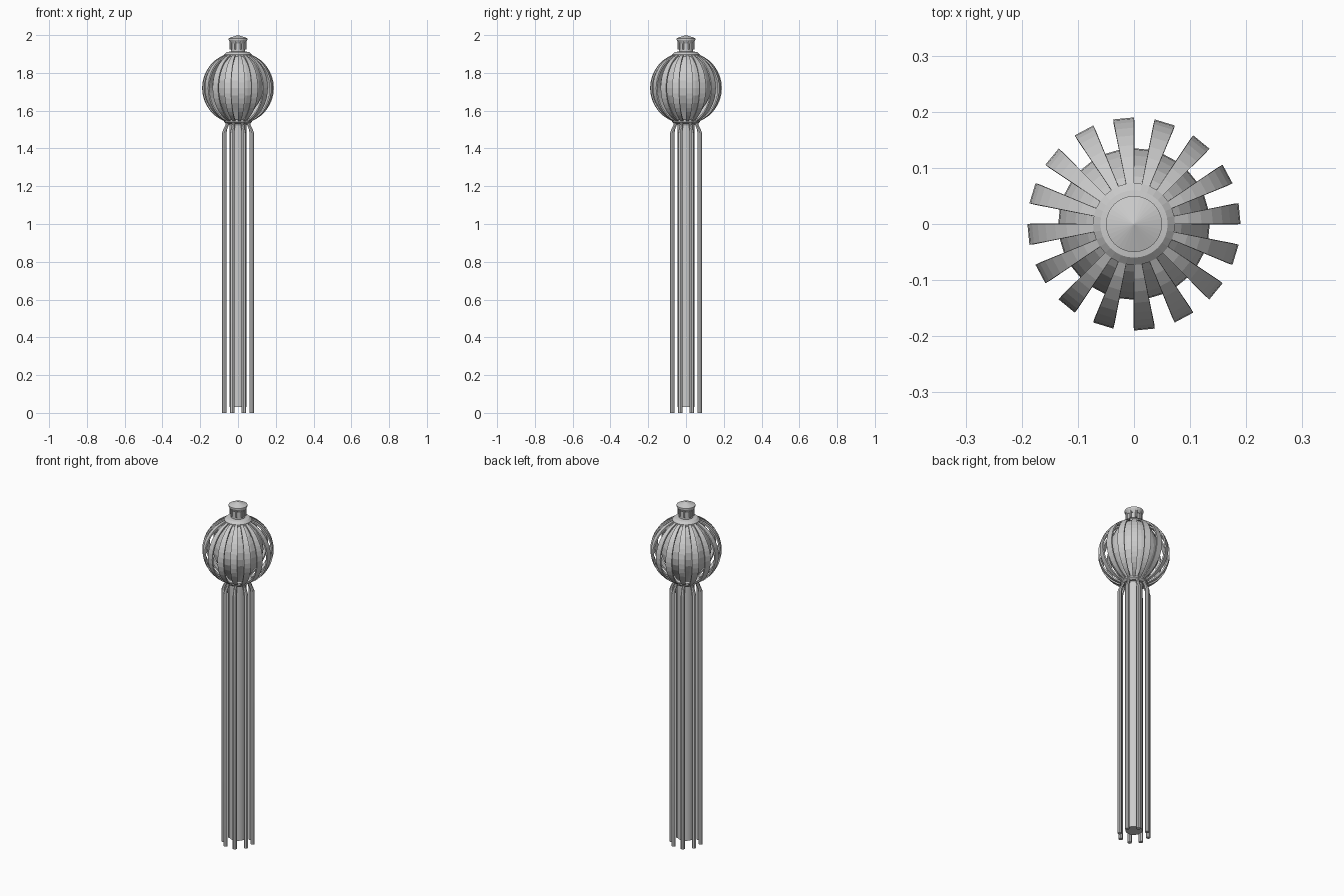
import bpy, bmesh
from math import sin, cos, pi, radians

if "Cube" in bpy.data.objects:
    bpy.data.objects.remove(bpy.data.objects["Cube"])


def finish(name, bm, angle=None):
    bmesh.ops.recalc_face_normals(bm, faces=bm.faces)
    me = bpy.data.meshes.new(name)
    bm.to_mesh(me)
    bm.free()
    ob = bpy.data.objects.new(name, me)
    bpy.context.collection.objects.link(ob)
    if angle:
        bpy.context.view_layer.objects.active = ob
        ob.select_set(True)
        bpy.ops.object.shade_smooth_by_angle(angle=radians(angle))
        ob.select_set(False)
    return ob


def lathe(name, profile, n=32, angle=None):
    """Revolve (radius, z) points about the z axis, capping both ends."""
    bm = bmesh.new()
    rings = [[bm.verts.new((r * cos(2 * pi * i / n), r * sin(2 * pi * i / n), z))
              for i in range(n)] for r, z in profile]
    for a, b in zip(rings, rings[1:]):
        for i in range(n):
            j = (i + 1) % n
            bm.faces.new((a[i], a[j], b[j], b[i]))
    bm.faces.new(rings[0])
    bm.faces.new(rings[-1])
    bmesh.ops.remove_doubles(bm, verts=bm.verts, dist=1e-5)
    return finish(name, bm, angle)


def tube(name, angle, path, sides=8):
    """Upright rod following (radial distance, z, thickness radius) points."""
    bm = bmesh.new()
    rings = []
    for d, z, r in path:
        ring = []
        for k in range(sides):
            t = angle + 2 * pi * (k + 0.5) / sides
            ring.append(bm.verts.new((d * cos(angle) + r * cos(t),
                                      d * sin(angle) + r * sin(t), z)))
        rings.append(ring)
    for a, b in zip(rings, rings[1:]):
        for i in range(sides):
            j = (i + 1) % sides
            bm.faces.new((a[i], a[j], b[j], b[i]))
    bm.faces.new(rings[0])
    bm.faces.new(rings[-1])
    return finish(name, bm, 40)


# Central column and the inner bulb it carries
lathe("column", [(0.045, 0.03), (0.045, 1.54)], angle=40)
bulb = [(0.045, 1.52), (0.055, 1.56), (0.08, 1.60), (0.108, 1.64), (0.128, 1.68),
        (0.135, 1.72), (0.133, 1.76), (0.122, 1.80), (0.105, 1.84), (0.085, 1.87),
        (0.06, 1.895)]
lathe("bulb", bulb)

# Ring of rods around the column, bent inwards at the top
for i in range(8):
    tube(f"rod_{i + 1}", radians(22.5 + 45 * i),
         [(0.079, 0, 0.012), (0.079, 1.48, 0.012), (0.074, 1.50, 0.010),
          (0.062, 1.525, 0.009), (0.062, 1.55, 0.009)])

# Cage of sixteen curved slats: alternate strips of a sphere
bm = bmesh.new()
step = 2 * pi / 32
for i in range(16):
    prev = None
    for k in range(17):
        p = radians(-67.5 + 135 * k / 16)
        r, z = 0.19 * cos(p), 1.72 + 0.19 * sin(p)
        row = [bm.verts.new((r * cos(a), r * sin(a), z))
               for a in (2 * i * step, (2 * i + 1) * step)]
        if prev:
            bm.faces.new((prev[0], prev[1], row[1], row[0]))
        prev = row
cage = finish("cage_slats", bm)
mod = cage.modifiers.new("thickness", "SOLIDIFY")
mod.thickness = 0.008
mod.offset = -1
bpy.context.view_layer.objects.active = cage
bm = bmesh.new()
bm.from_mesh(cage.data)
for f in bm.faces:
    c = f.calc_center_median()
    c.z -= 1.72
    if f.normal.dot(c) < 0:
        f.normal_flip()
bm.to_mesh(cage.data)
bm.free()

# Collars that hold the slat ends
lathe("top_collar", [(0.073, 1.888), (0.073, 1.898), (0.06, 1.91), (0.042, 1.913)])
lathe("bottom_collar", [(0.06, 1.53), (0.073, 1.54), (0.073, 1.552), (0.05, 1.556)])

# Finial: neck, small posts and conical cap
lathe("finial_neck", [(0.038, 1.905), (0.038, 1.97)], angle=40)
for i in range(8):
    tube(f"finial_post_{i + 1}", radians(22.5 + 45 * i),
         [(0.041, 1.925, 0.006), (0.041, 1.965, 0.006)])
lathe("finial_cap", [(0.04, 1.955), (0.05, 1.975), (0.05, 1.983), (0.0, 2.0)])
